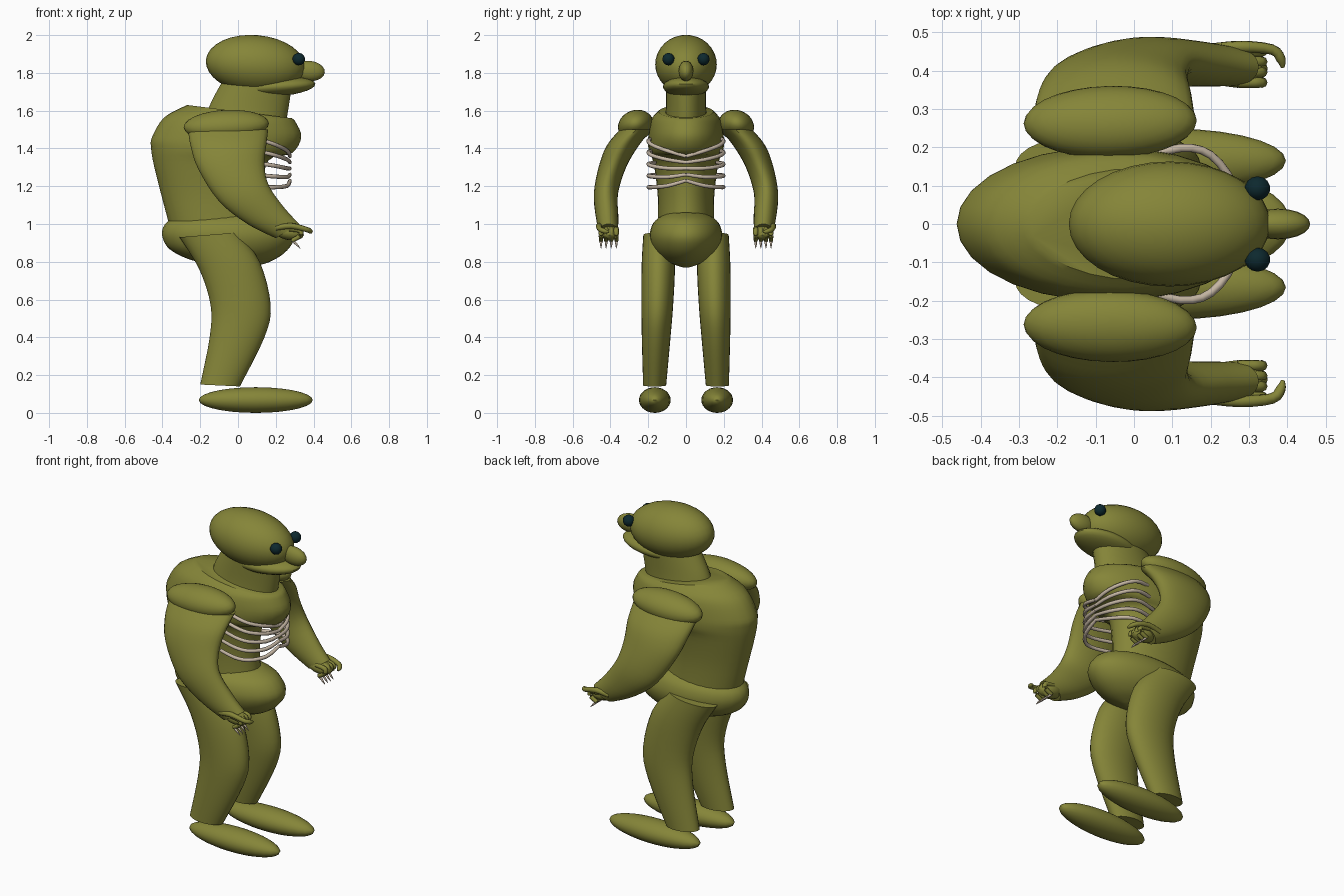
import bpy, bmesh, math
from mathutils import Vector, Matrix

if "Cube" in bpy.data.objects:
    bpy.data.objects.remove(bpy.data.objects["Cube"])


def material(name, rgb):
    m = bpy.data.materials.new(name)
    m.diffuse_color = (*rgb, 1)
    m.use_nodes = True
    m.node_tree.nodes["Principled BSDF"].inputs["Base Color"].default_value = m.diffuse_color
    return m


SKIN = material("olive_skin", (0.235, 0.235, 0.04))
EYE = material("dark_eye", (0.004, 0.022, 0.028))
BONE = material("pale_bone", (0.56, 0.47, 0.37))


def finish(name, bm, mat, angle=40):
    bmesh.ops.recalc_face_normals(bm, faces=bm.faces)
    me = bpy.data.meshes.new(name)
    bm.to_mesh(me)
    bm.free()
    me.materials.append(mat)
    ob = bpy.data.objects.new(name, me)
    bpy.context.collection.objects.link(ob)
    bpy.context.view_layer.objects.active = ob
    ob.select_set(True)
    bpy.ops.object.shade_smooth_by_angle(angle=math.radians(angle))
    ob.select_set(False)
    return ob


def ellipsoid(name, loc, radii, mat=SKIN, tilt=0, roll=0, seg=28):
    """tilt pitches the +x end down, roll turns about x (degrees)."""
    bm = bmesh.new()
    bmesh.ops.create_uvsphere(bm, u_segments=seg, v_segments=seg // 2, radius=1)
    mx = (Matrix.Translation(loc) @ Matrix.Rotation(math.radians(roll), 4, 'X')
          @ Matrix.Rotation(math.radians(tilt), 4, 'Y') @ Matrix.Diagonal((*radii, 1)))
    bm.transform(mx)
    return finish(name, bm, mat)


def spline(rows, steps):
    """Catmull-Rom through rows of numbers."""
    out = []
    for i in range(len(rows) - 1):
        a, b = rows[max(i - 1, 0)], rows[i]
        c, d = rows[i + 1], rows[min(i + 2, len(rows) - 1)]
        for k in range(steps):
            t = k / steps
            out.append([q + 0.5 * t * (r - p + t * (2 * p - 5 * q + 4 * r - s
                        + t * (3 * (q - r) + s - p))) for p, q, r, s in zip(a, b, c, d)])
    return out + [list(rows[-1])]


def skin_rings(name, rings, mat, angle=40):
    bm = bmesh.new()
    loops = [[bm.verts.new(p) for p in ring] for ring in rings]
    n = len(loops[0])
    for a, b in zip(loops, loops[1:]):
        for j in range(n):
            bm.faces.new((a[j], a[(j + 1) % n], b[(j + 1) % n], b[j]))
    bm.faces.new(loops[0])
    bm.faces.new(loops[-1])
    return finish(name, bm, mat, angle)


def loft(name, rows, side=1, steps=4, n=28):
    """Rows: back x, back z, front x, front z, centre y, half width."""
    rings = []
    for bx, bz, fx, fz, y, w in spline(rows, steps):
        ring = []
        for j in range(n):
            a = 2 * math.pi * j / n
            t = (1 + math.cos(a)) / 2
            ring.append((bx + (fx - bx) * t, side * (y + w * math.sin(a)), bz + (fz - bz) * t))
        rings.append(ring)
    return skin_rings(name, rings, SKIN)


def tube(name, rows, mat, steps=3, n=8):
    """Rows: x, y, z, radius."""
    pts = spline(rows, steps)
    rings = []
    for i, p in enumerate(pts):
        d = (Vector(pts[min(i + 1, len(pts) - 1)][:3]) - Vector(pts[max(i - 1, 0)][:3])).normalized()
        u = d.cross(Vector((0.3, 0.2, 1) if abs(d.z) < 0.8 else (1, 0, 0))).normalized()
        v = d.cross(u)
        rings.append([Vector(p[:3]) + p[3] * (u * math.cos(2 * math.pi * k / n)
                      + v * math.sin(2 * math.pi * k / n)) for k in range(n)])
    return skin_rings(name, rings, mat, 60)


# Head, jaw, nose and neck
ellipsoid("head", (0.093, 0, 1.845), (0.264, 0.163, 0.155), tilt=5, seg=32)
ellipsoid("jaw", (0.2, 0, 1.727), (0.21, 0.122, 0.052), tilt=-4)
ellipsoid("nose", (0.375, 0, 1.81), (0.085, 0.04, 0.054), tilt=5, seg=20)
loft("neck", [(-0.17, 1.57, 0.25, 1.52, 0, 0.112), (-0.14, 1.65, 0.265, 1.6, 0, 0.106),
              (-0.08, 1.76, 0.285, 1.73, 0, 0.105)])

# Hunched torso with an overhanging chest
loft("torso", [(-0.27, 1.63, 0.285, 1.56, 0, 0.145), (-0.39, 1.565, 0.305, 1.54, 0, 0.185),
               (-0.455, 1.46, 0.335, 1.46, 0, 0.2), (-0.46, 1.4, 0.285, 1.375, 0, 0.197),
               (-0.445, 1.31, 0.16, 1.335, 0, 0.172), (-0.405, 1.15, 0.13, 1.16, 0, 0.15),
               (-0.36, 0.98, 0.14, 1.0, 0, 0.148)])

# Rounded hips
loft("hips", [(-0.36, 1.025, 0.15, 1.06, 0, 0.13), (-0.395, 0.985, 0.25, 1.02, 0, 0.175),
              (-0.4, 0.93, 0.3, 0.94, 0, 0.192), (-0.36, 0.865, 0.26, 0.86, 0, 0.17),
              (-0.25, 0.81, 0.17, 0.80, 0, 0.11), (-0.1, 0.78, 0.06, 0.77, 0, 0.03)])

for side, tag in ((1, "left"), (-1, "right")):
    # Eyes
    ellipsoid(tag + "_eye", (0.322, side * 0.093, 1.873), (0.034, 0.032, 0.033), EYE, seg=14)

    # Shoulder cap and arm
    ellipsoid(tag + "_shoulder", (-0.062, side * 0.266, 1.522), (0.226, 0.096, 0.08),
              tilt=-3, roll=-side * 20)
    loft(tag + "_arm", [(-0.265, 1.5, 0.16, 1.5, 0.265, 0.085), (-0.25, 1.41, 0.15, 1.42, 0.335, 0.085),
                        (-0.21, 1.29, 0.14, 1.31, 0.39, 0.073), (-0.10, 1.12, 0.165, 1.2, 0.424, 0.064),
                        (0.05, 1.0, 0.25, 1.08, 0.418, 0.06), (0.2, 0.925, 0.325, 1.0, 0.41, 0.05)], side)

    # Hand, thumb, fingers and claws
    ellipsoid(tag + "_palm", (0.27, side * 0.405, 0.955), (0.08, 0.05, 0.04), tilt=10, seg=16)
    tube(tag + "_thumb", [(0.2, side * 0.455, 0.98, 0.016), (0.28, side * 0.462, 0.99, 0.016),
                          (0.36, side * 0.455, 0.972, 0.014), (0.383, side * 0.43, 0.962, 0.013),
                          (0.388, side * 0.408, 0.957, 0.005)], SKIN)
    for k in range(4):
        y = side * (0.369 + 0.027 * k)
        tube(f"{tag}_finger_{k + 1}", [(0.27, y, 0.975, 0.014), (0.33, y, 0.965, 0.014),
                                       (0.325, y, 0.935, 0.013), (0.285, y, 0.912, 0.011)], SKIN)
        tube(f"{tag}_claw_{k + 1}", [(0.285, y, 0.915, 0.008), (0.31, y, 0.892, 0.006),
                                     (0.33, y, 0.87, 0.001)], BONE, 2, 6)

    # Leg and foot
    loft(tag + "_leg", [(-0.31, 0.93, 0.0, 0.955, 0.15, 0.076), (-0.205, 0.76, 0.115, 0.8, 0.147, 0.088),
                        (-0.145, 0.57, 0.173, 0.57, 0.152, 0.084), (-0.15, 0.4, 0.14, 0.4, 0.158, 0.076),
                        (-0.2, 0.15, 0.01, 0.14, 0.166, 0.061)], side)
    ellipsoid(tag + "_foot", (0.094, side * 0.165, 0.068), (0.302, 0.084, 0.068))

    # Ribs curving forward to the middle
    for k in range(5):
        z = 1.195 + 0.05 * k
        rise = 0.035 - 0.018 * k
        tube(f"{tag}_rib_{k + 1}", [(0.0, side * 0.165, z + 0.015 * k, 0.01),
                                    (0.12, side * 0.198, z + 0.012 * k, 0.011),
                                    (0.2, side * 0.18, z + 0.006 * k, 0.011),
                                    (0.26, side * 0.1, z + rise * 0.2, 0.011),
                                    (0.275, 0, z + rise, 0.01)], BONE)
